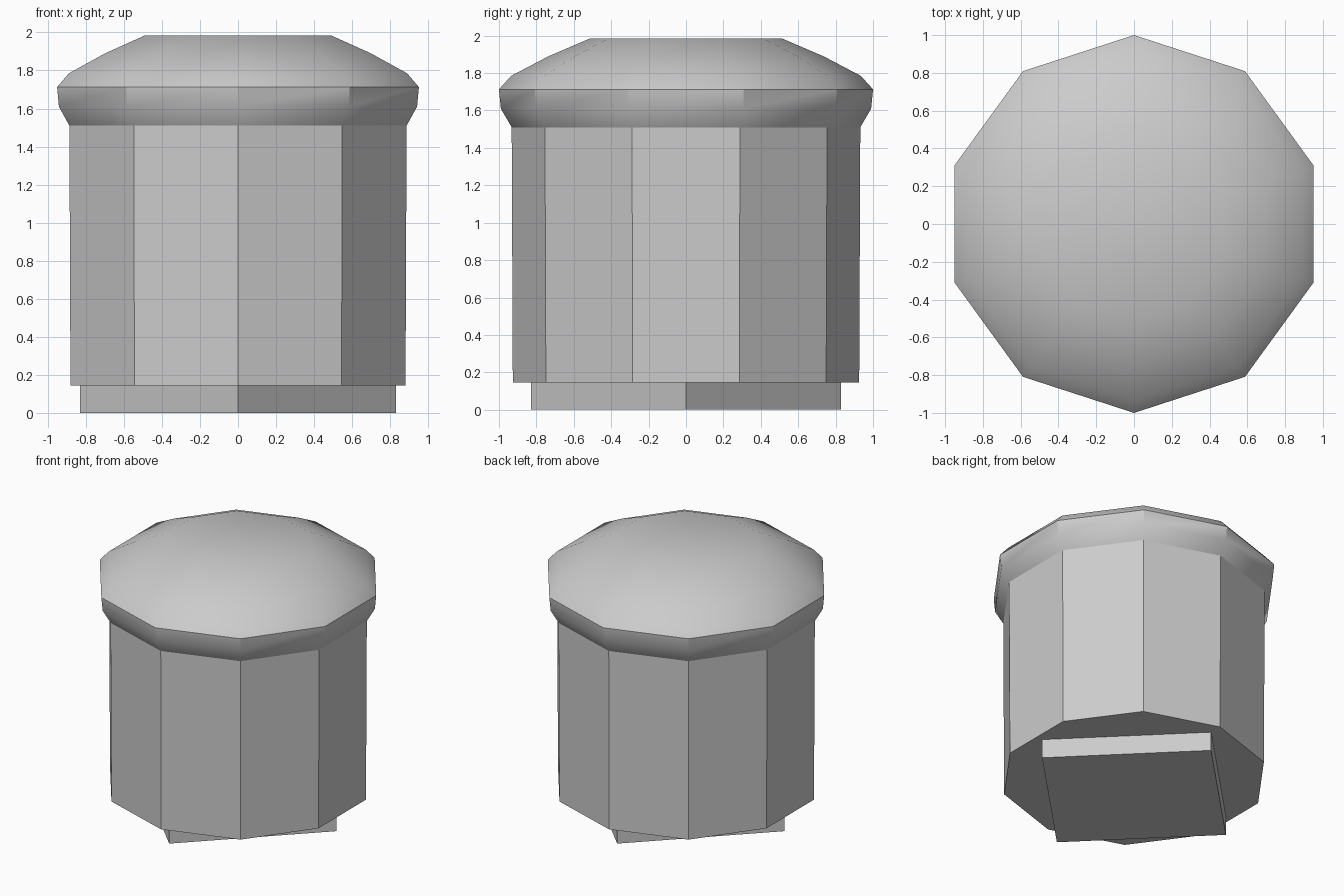
import bpy
import bmesh
from math import cos, sin, pi, radians

default = bpy.data.objects.get("Cube")
if default:
    bpy.data.objects.remove(default, do_unlink=True)

grey = bpy.data.materials.new("plain grey")
grey.use_nodes = True
colour = (0.6, 0.6, 0.6, 1.0)
grey.diffuse_color = colour
grey.node_tree.nodes["Principled BSDF"].inputs["Base Color"].default_value = colour


def prism(name, sides, profile, close_bottom=True, close_top=True, smooth=None):
    """Stack regular polygon rings, each given as (radius, height)."""
    bm = bmesh.new()
    rings = []
    for radius, z in profile:
        ring = []
        for i in range(sides):
            a = 2 * pi * i / sides - pi / 2
            ring.append(bm.verts.new((radius * cos(a), radius * sin(a), z)))
        rings.append(ring)
    for low, high in zip(rings, rings[1:]):
        for i in range(sides):
            j = (i + 1) % sides
            bm.faces.new((low[i], low[j], high[j], high[i]))
    if close_bottom:
        bm.faces.new(rings[0][::-1])
    if close_top:
        bm.faces.new(rings[-1])
    mesh = bpy.data.meshes.new(name)
    bm.to_mesh(mesh)
    bm.free()
    mesh.materials.append(grey)
    obj = bpy.data.objects.new(name, mesh)
    bpy.context.collection.objects.link(obj)
    if smooth:
        bpy.ops.object.select_all(action="DESELECT")
        obj.select_set(True)
        bpy.context.view_layer.objects.active = obj
        bpy.ops.object.shade_smooth_by_angle(angle=radians(smooth))
    return obj


# Square foot, turned corner-on to the front
prism("square_foot", 4, [(0.83, 0), (0.83, 0.145)])

# Ten-sided body
prism("body", 10, [(0.926, 0.145), (0.932, 1.51)], close_top=False)

# Flared rim and flat-topped dome
cap_profile = [(0.932, 1.51), (0.99, 1.61), (1.0, 1.713),
               (0.935, 1.785), (0.735, 1.89), (0.513, 1.985)]
prism("domed_cap", 10, cap_profile, close_bottom=False, smooth=33)
